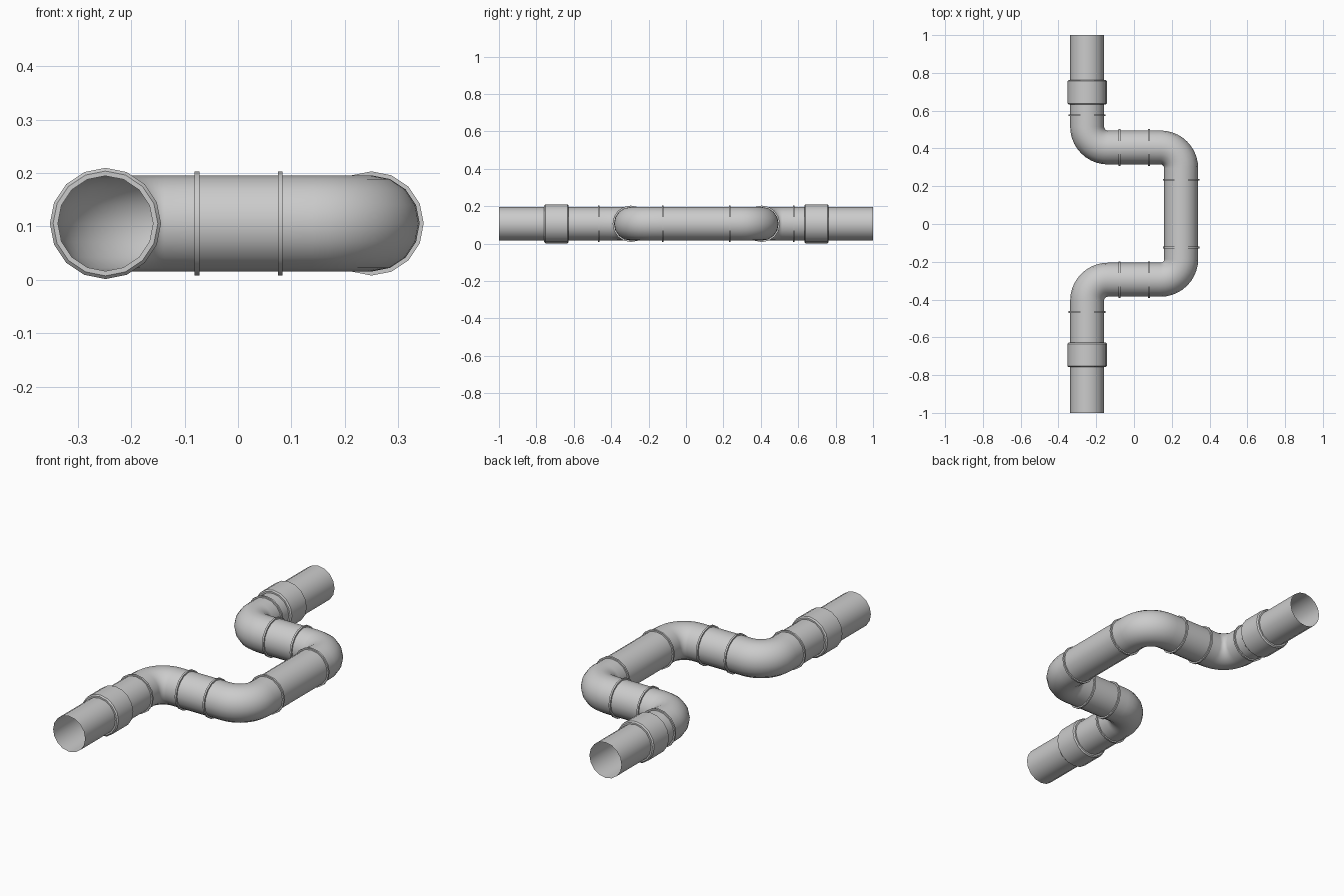
import bpy, bmesh, math
from mathutils import Vector

if "Cube" in bpy.data.objects:
    bpy.data.objects.remove(bpy.data.objects["Cube"])

SIDES = 16
Z = 0.1055          # pipe axis height
R = 0.09            # pipe radius
BEND = 0.11         # elbow centreline radius
FIT = 0.171         # corner to collar distance
XL, XR = -0.248, 0.250
Y1, Y2 = -0.295, 0.405
UP = Vector((0, 0, 1))


def sweep(name, rings):
    """Skin round rings given as (x, y, direction angle in plan, radius)."""
    bm = bmesh.new()
    prev = None
    for x, y, ang, r in rings:
        side = Vector((math.sin(ang), -math.cos(ang), 0))
        c = Vector((x, y, Z))
        ring = []
        for i in range(SIDES):
            t = 2 * math.pi * i / SIDES
            ring.append(bm.verts.new(c + r * (math.cos(t) * side + math.sin(t) * UP)))
        if prev:
            for i in range(SIDES):
                j = (i + 1) % SIDES
                bm.faces.new((prev[i], prev[j], ring[j], ring[i]))
        prev = ring
    me = bpy.data.meshes.new(name)
    bm.to_mesh(me)
    bm.free()
    ob = bpy.data.objects.new(name, me)
    bpy.context.collection.objects.link(ob)
    bpy.ops.object.select_all(action='DESELECT')
    bpy.context.view_layer.objects.active = ob
    ob.select_set(True)
    bpy.ops.object.shade_smooth_by_angle(angle=math.radians(30))
    return ob


def straight(name, a, b):
    ang = math.atan2(b[1] - a[1], b[0] - a[0])
    sweep(name, [(*a, ang, R), (*b, ang, R)])


def turned(name, p, ang, profile):
    """Ring around the pipe: profile of (offset along axis, radius)."""
    dx, dy = math.cos(ang), math.sin(ang)
    sweep(name, [(p[0] + o * dx, p[1] + o * dy, ang, r) for o, r in profile])


def elbow(name, corner, a_in, a_out, steps=10):
    c = Vector(corner)
    d0 = Vector((math.cos(a_in), math.sin(a_in)))
    d1 = Vector((math.cos(a_out), math.sin(a_out)))
    start, end = c - d0 * FIT, c + d1 * FIT
    centre = c - d0 * BEND + d1 * BEND
    rings = [(*start, a_in, R)]
    for i in range(steps + 1):
        f = i / steps
        t = f * math.pi / 2
        p = centre - d1 * BEND * math.cos(t) + d0 * BEND * math.sin(t)
        rings.append((*p, a_in + (a_out - a_in) * f, R))
    rings.append((*end, a_out, R))
    sweep(name, rings)
    # thin collar at each mouth of the elbow
    collar = [(-0.0045, R - 0.001), (-0.0045, 0.0975), (0.0045, 0.0975), (0.0045, R - 0.001)]
    turned(name + "_collar_in", start, a_in, collar)
    turned(name + "_collar_out", end, a_out, collar)


# elbows
N, E, W = math.pi / 2, 0.0, math.pi
elbow("elbow_1", (XL, Y1), N, E)
elbow("elbow_2", (XR, Y1), E, N)
elbow("elbow_3", (XR, Y2), N, W)
elbow("elbow_4", (XL, Y2), W, N)

# straight runs
straight("front_pipe", (XL, -1), (XL, Y1 - FIT))
straight("front_cross_pipe", (XL + FIT, Y1), (XR - FIT, Y1))
straight("middle_pipe", (XR, Y1 + FIT), (XR, Y2 - FIT))
straight("back_cross_pipe", (XR - FIT, Y2), (XL + FIT, Y2))
straight("back_pipe", (XL, Y2 + FIT), (XL, 1))

# wide couplings with chamfered ends
h, rc, ch = 0.065, 0.104, 0.006
coupling = [(-h, R - 0.001), (-h, rc - ch), (-h + ch, rc), (h - ch, rc), (h, rc - ch), (h, R - 0.001)]
turned("front_coupling", (XL, -0.693), N, coupling)
turned("back_coupling", (XL, 0.698), N, coupling)
